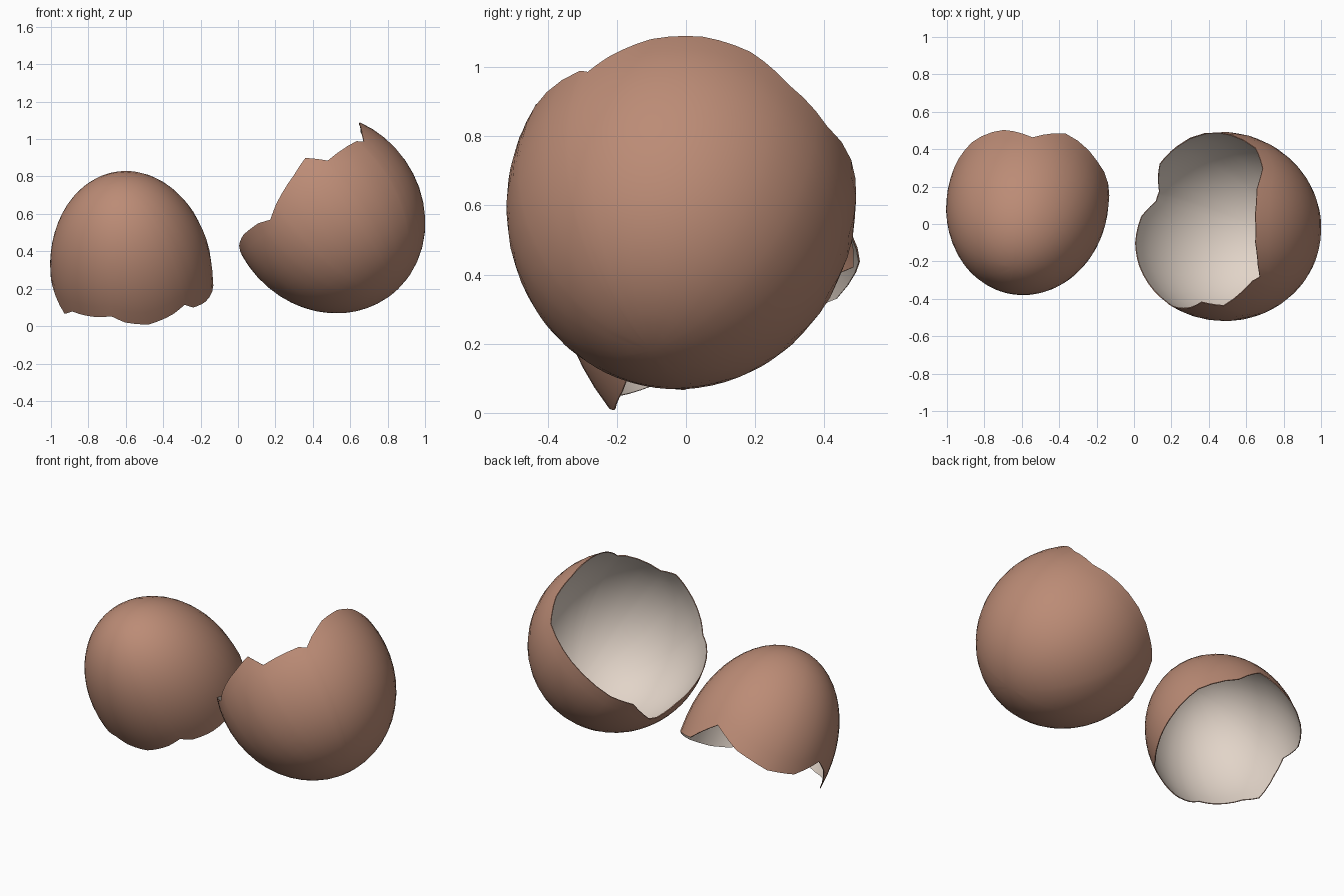
import bpy, bmesh, math
from mathutils import Vector

if "Cube" in bpy.data.objects:
    bpy.data.objects.remove(bpy.data.objects["Cube"])


def material(name, rgb):
    m = bpy.data.materials.new(name)
    m.diffuse_color = (*rgb, 1)
    m.use_nodes = True
    m.node_tree.nodes["Principled BSDF"].inputs["Base Color"].default_value = m.diffuse_color
    return m


brown = material("shell_brown", (0.50, 0.26, 0.18))
cream = material("shell_inside", (0.76, 0.66, 0.58))
ROWS, SPLIT = 14, 3


def shell(name, center, axis, a_near, a_far, b, rim):
    """Egg-shaped cap around `axis`, grown from its pole to a jagged rim."""
    c, n = Vector(center), Vector(axis).normalized()
    u = n.orthogonal().normalized()
    v = n.cross(u)

    def angles(p):
        q = p - c
        h = q.dot(n)
        theta = math.atan2((q - n * h).length / b, h / (a_near if h > 0 else a_far))
        return theta, math.atan2(q.dot(v), q.dot(u))

    def point(theta, phi):
        h = math.cos(theta)
        return (c + n * h * (a_near if h > 0 else a_far)
                + (u * math.cos(phi) + v * math.sin(phi)) * b * math.sin(theta))

    pts = [Vector(p) for p in rim]
    cols = [angles(p.lerp(pts[(i + 1) % len(pts)], k / SPLIT))
            for i, p in enumerate(pts) for k in range(SPLIT)]

    bm = bmesh.new()
    pole = bm.verts.new(point(0, 0))
    grid = [[bm.verts.new(point(t * r / ROWS, f)) for r in range(1, ROWS + 1)]
            for t, f in cols]
    for i, col in enumerate(grid):
        nxt = grid[(i + 1) % len(grid)]
        bm.faces.new((pole, col[0], nxt[0]))
        for r in range(ROWS - 1):
            bm.faces.new((col[r], col[r + 1], nxt[r + 1], nxt[r]))
    bm.normal_update()
    bmesh.ops.reverse_faces(bm, faces=[
        f for f in bm.faces if f.normal.dot(f.calc_center_median() - c) < 0])
    me = bpy.data.meshes.new(name)
    bm.to_mesh(me)
    bm.free()
    ob = bpy.data.objects.new(name, me)
    bpy.context.collection.objects.link(ob)
    me.materials.append(brown)
    me.materials.append(cream)

    # thin wall with a pale inside
    s = ob.modifiers.new("wall", "SOLIDIFY")
    s.thickness, s.offset = 0.005, -1
    s.material_offset = 1
    bpy.ops.object.select_all(action="DESELECT")
    ob.select_set(True)
    bpy.context.view_layer.objects.active = ob
    bpy.ops.object.modifier_apply(modifier="wall")
    bpy.ops.object.shade_smooth_by_angle(angle=math.radians(40))


# blunt end, lying open to the upper left
shell("blunt_shell_half", (0.474, -0.013, 0.606), (0.62, -0.15, -0.75), 0.56, 0.55, 0.505, [
    (.65, .05, 1.09), (.65, -.10, 1.08), (.66, -.22, 1.02), (.67, -.28, .98),
    (.63, -.30, .98), (.48, -.43, .88), (.36, -.42, .90), (.30, -.45, .81),
    (.21, -.43, .65), (.18, -.41, .57), (.11, -.36, .55), (.04, -.22, .49),
    (.01, -.10, .43), (.04, .04, .355), (.12, .12, .28), (.14, .17, .29),
    (.14, .32, .43), (.23, .42, .49), (.45, .50, .68), (.65, .41, .83),
    (.69, .30, .95), (.66, .19, 1.05)])

# pointed end, standing on its broken rim
shell("pointed_shell_half", (-0.57, 0.11, 0.29), (-0.12, -0.58, 0.81), 0.589, 0.75, 0.432, [
    (-.92, 0, .07), (-.86, -.08, .095), (-.74, -.16, .075), (-.66, -.18, .09),
    (-.60, -.20, .04), (-.47, -.24, -.02), (-.34, -.20, .05), (-.28, -.17, .11),
    (-.24, -.10, .10), (-.17, 0, .13), (-.15, .15, .22), (-.20, .33, .36),
    (-.37, .48, .42), (-.54, .51, .57), (-.70, .51, .44), (-.86, .43, .33),
    (-.95, .30, .28), (-.98, .12, .30), (-.97, .06, .22)])
